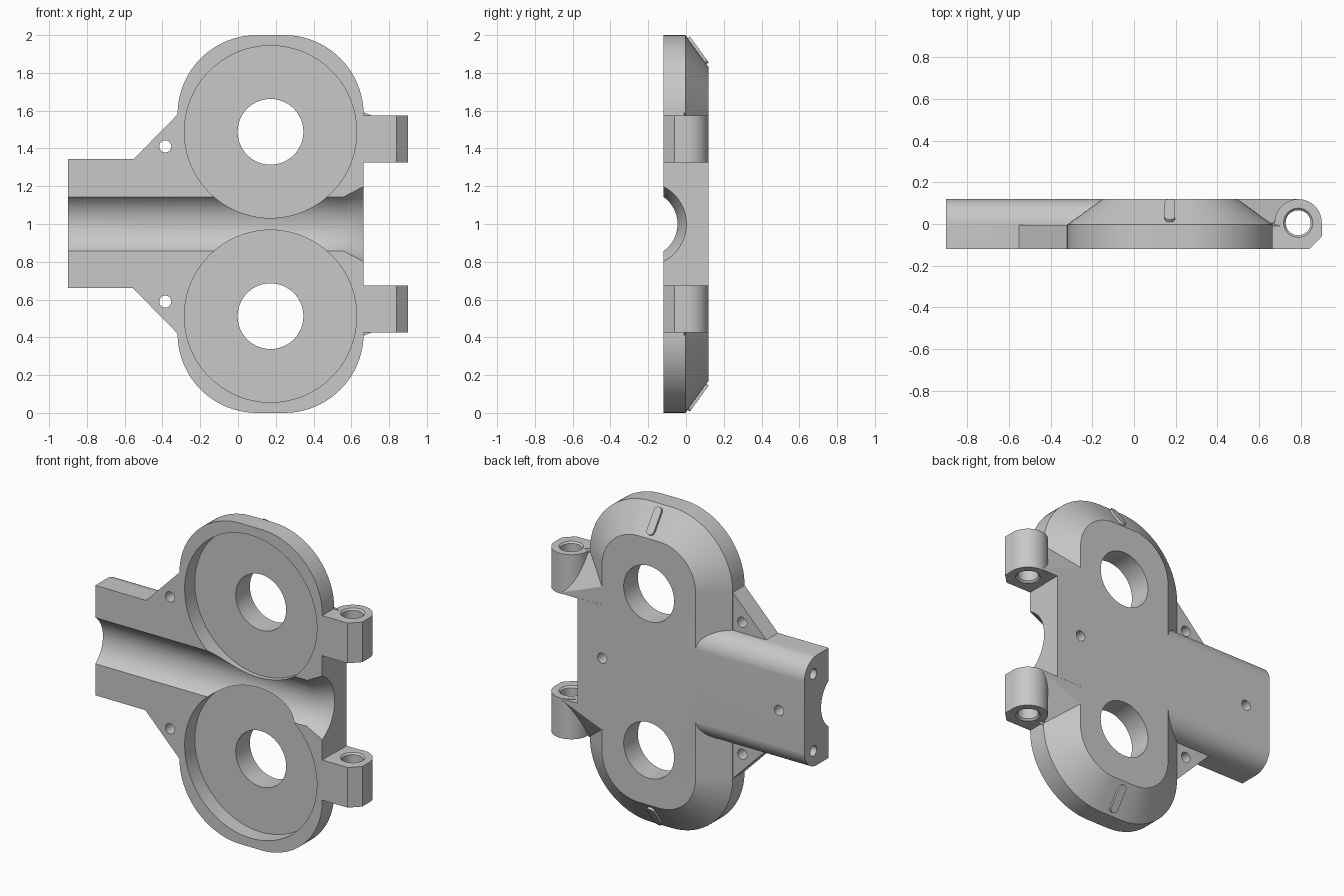
import bpy, bmesh
from math import sin, cos, pi, radians
from mathutils import Vector

if "Cube" in bpy.data.objects:
    bpy.data.objects.remove(bpy.data.objects["Cube"], do_unlink=True)

FRONT, BACK, MID = -0.12, 0.12, -0.003
LEFT, RIGHT = -0.32, 0.665
CX, CZ = 0.172, 1.488           # upper gear pocket centre
FLOOR = -0.02                   # pocket floor depth
LUG_X, LUG_Y, LUG_R = 0.787, 0.006, 0.113
LUG_LOW, LUG_HIGH = 1.325, 1.575
BEVEL = 0.17

grey = bpy.data.materials.new("plain_grey")
grey.use_nodes = True
colour = (0.58, 0.58, 0.58, 1)
grey.diffuse_color = colour
grey.node_tree.nodes["Principled BSDF"].inputs["Base Color"].default_value = colour


def loft(name, loops):
    """Closed solid through matching loops of points."""
    bm = bmesh.new()
    rows = [[bm.verts.new(p) for p in loop] for loop in loops]
    n = len(rows[0])
    for a, b in zip(rows, rows[1:]):
        for i in range(n):
            j = (i + 1) % n
            bm.faces.new((a[i], a[j], b[j], b[i]))
    bm.faces.new(rows[0])
    bm.faces.new(rows[-1])
    bmesh.ops.recalc_face_normals(bm, faces=bm.faces)
    mesh = bpy.data.meshes.new(name)
    bm.to_mesh(mesh)
    bm.free()
    mesh.materials.append(grey)
    ob = bpy.data.objects.new(name, mesh)
    bpy.context.collection.objects.link(ob)
    return ob


def place(axis, a, b, t):
    """Point with t along the axis and a, b on the other two axes."""
    return {"x": (t, a, b), "y": (a, t, b), "z": (a, b, t)}[axis]


def prism(name, axis, outline, start, end):
    return loft(name, [[place(axis, a, b, t) for a, b in outline] for t in (start, end)])


def arc(ca, cb, r, start, end, n):
    angles = [radians(start + (end - start) * i / n) for i in range(n + 1)]
    return [(ca + r * cos(t), cb + r * sin(t)) for t in angles]


def turned(name, axis, ca, cb, stations, n=64):
    """Round solid through (position, radius) stations."""
    return loft(name, [[place(axis, a, b, t) for a, b in arc(ca, cb, r, 0, 360, n)[:-1]]
                       for t, r in stations])


def combine(body, tool, operation):
    mod = body.modifiers.new("combine", "BOOLEAN")
    mod.operation = operation
    mod.solver = "MANIFOLD"
    mod.object = tool
    bpy.context.view_layer.objects.active = body
    bpy.ops.object.modifier_apply(modifier=mod.name)
    bpy.data.objects.remove(tool, do_unlink=True)


def rounded_plate(inset, y):
    r = 0.42
    pts = []
    for cx, cz, start in ((RIGHT - r, 2 - r, 0), (LEFT + r, 2 - r, 90),
                          (LEFT + r, r, 180), (RIGHT - r, r, 270)):
        pts += arc(cx, cz, r - inset, start, start + 90, 20)
    return [(x, y, z) for x, z in pts]


# Main shell with a bevelled back; parts overshoot and are trimmed flat later
over = BACK + 0.02
body = loft("clamp_half", [rounded_plate(0, FRONT - 0.08), rounded_plate(0, MID),
                           rounded_plate(BEVEL * (over - MID) / (BACK - MID), over)])

# Barrel with rounded back edges
R = BACK + 0.0005 - MID
barrel = ([(FRONT - 0.09, 0.66), (FRONT - 0.09, 1.345)]
          + arc(MID, 1.345 - R, R, 90, 0, 16) + arc(MID, 0.66 + R, R, 0, -90, 16))
parts = [prism("barrel", "x", barrel, -0.9, 0.2)]

# Side webs joining barrel and shell
web = [(-0.565, 1.33), (-0.25, 1.652), (-0.2, 1.652), (-0.2, 0.348), (-0.25, 0.348), (-0.565, 0.67)]
parts.append(prism("webs", "y", web, FRONT - 0.1, MID - 0.001))

# Full-depth block between the hinge lugs
block = [(0.21, 0.67), (RIGHT, 0.67), (RIGHT, 1.33), (0.21, 1.33)]
parts.append(prism("middle_block", "y", block, FRONT - 0.11, BACK + 0.03))

# Hinge lugs, each with a sloping wedge that ties it to the bevel
lug = arc(LUG_X, LUG_Y, LUG_R, 180, 0, 32) + [
    (0.9, -0.06), (0.72, -0.24), (0.6, -0.24), (0.6, -0.005)]
wedge = [(0.53, -0.01), (0.45, BACK - 0.0007), (LUG_X, BACK - 0.0007), (LUG_X, -0.01)]
for side in (1, -1):
    def flip(z):
        return 1 + side * (z - 1)
    parts.append(prism("hinge_lug", "z", lug, flip(LUG_LOW), flip(LUG_HIGH)))
    low = [(x, y, flip(LUG_LOW + 0.002)) for x, y in wedge]
    high = [(x, y, flip(LUG_HIGH - 0.4 * (x - RIGHT) - 1.65 * y)) for x, y in wedge]
    parts.append(loft("lug_wedge", [low, high]))

# Raised pointer marks on the bevels, top and bottom
along = Vector((0, BACK - MID, -BEVEL)).normalized()
out = Vector((0, BEVEL, BACK - MID)).normalized()
capsule = arc(0.06, 0, 0.025, -90, 90, 8) + arc(-0.06, 0, 0.025, 90, 270, 8)
for side in (1, -1):
    loops = []
    for lift in (-0.015, 0.015):
        pts = [Vector((CX, (BACK + MID) / 2, 2 - BEVEL / 2)) + along * u
               + Vector((v, 0, 0)) + out * lift for u, v in capsule]
        loops.append([(p.x, p.y, 1 + side * (p.z - 1)) for p in pts])
    parts.append(loft("pointer_mark", loops))

for part in parts:
    combine(body, part, "UNION")

# Flat trims for the front and back faces
sheet = [(-1.5, -1), (1.5, -1), (1.5, 3), (-1.5, 3)]
cuts = [prism("front_trim", "y", sheet, -0.6, FRONT),
        prism("back_trim", "y", sheet, BACK, 0.6)]

# Barrel channel with a flared mouth
cuts.append(turned("channel", "x", -0.22, 1.0,
                   [(-1, 0.175), (0.56, 0.175), (0.76, 0.265)], 128))

# Pockets, centre holes, web screw holes and blind holes in the barrel end
for side in (1, -1):
    cz = 1 + side * (CZ - 1)
    cuts += [
        turned("pocket", "y", CX, cz, [(-0.3, 0.456), (FLOOR, 0.456)], 96),
        turned("centre_hole", "y", CX, cz, [(-0.31, 0.174), (0.3, 0.174)]),
        turned("web_hole", "y", -0.385, 1 + side * 0.411, [(-0.3, 0.032), (0.3, 0.032)], 24),
        turned("end_hole", "x", 0.03, 1 + side * 0.24, [(-1, 0.032), (-0.7, 0.032)], 24),
    ]

# Blind holes in the back
for x in (-0.726, 0.494):
    cuts.append(turned("back_hole", "y", x, 1.0, [(0.03, 0.032), (0.3, 0.032)], 24))

# Hinge pin holes with countersunk ends
for low, high in ((2 - LUG_HIGH, 2 - LUG_LOW), (LUG_LOW, LUG_HIGH)):
    cuts.append(turned("pin_hole", "z", LUG_X, LUG_Y,
                       [(low - 0.01, 0.08), (low + 0.01, 0.06),
                        (high - 0.01, 0.06), (high + 0.01, 0.08)], 40))

for cut in cuts:
    combine(body, cut, "DIFFERENCE")

# Smooth shading with sharp machined edges
for ob in bpy.context.selected_objects:
    ob.select_set(False)
body.select_set(True)
bpy.context.view_layer.objects.active = body
bpy.ops.object.shade_smooth_by_angle(angle=radians(25))
